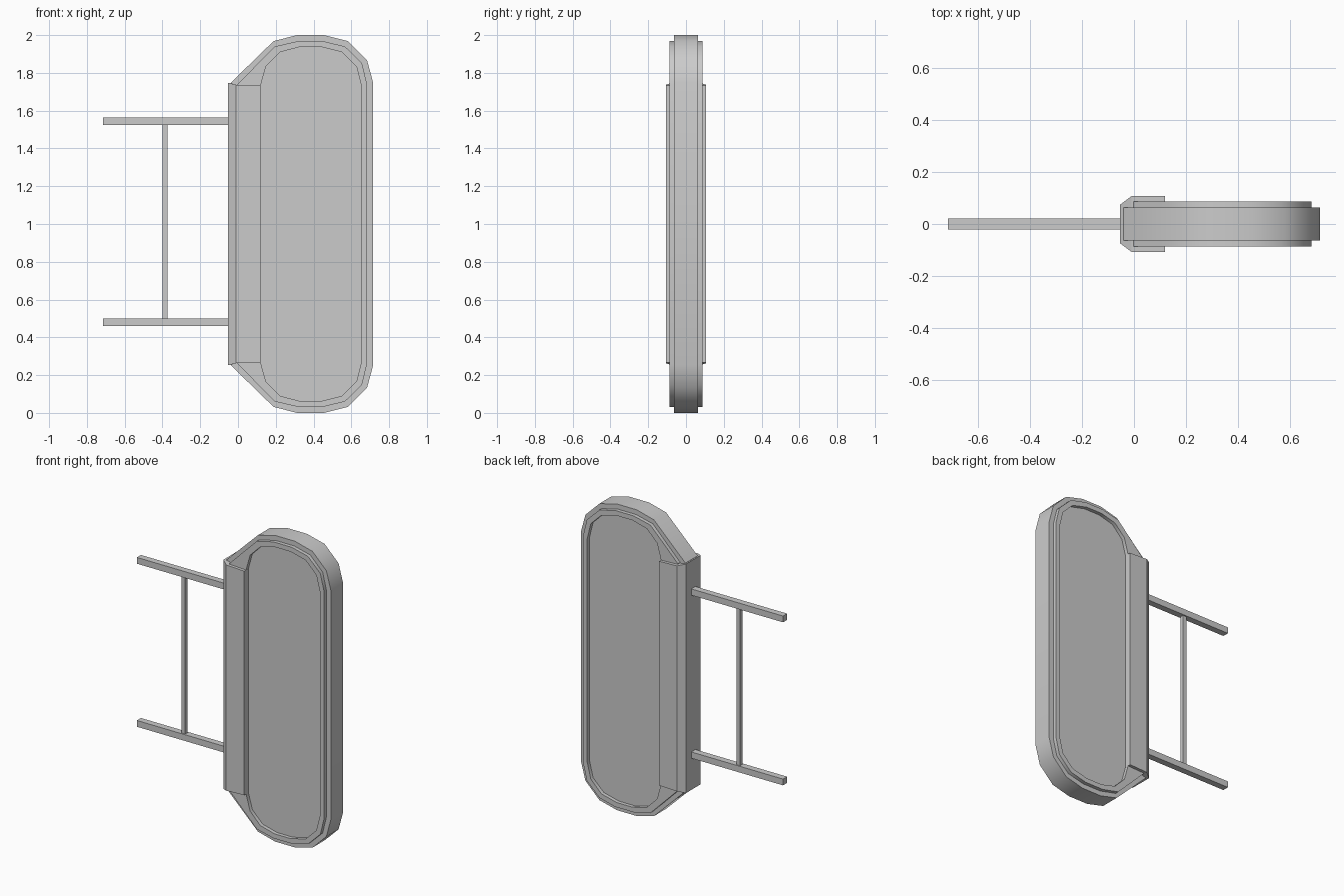
import bpy, bmesh

if "Cube" in bpy.data.objects:
    bpy.data.objects.remove(bpy.data.objects["Cube"])

MID = 1.0  # mirror height of the sign


def finish(name, bm, smooth=False):
    bmesh.ops.recalc_face_normals(bm, faces=bm.faces)
    me = bpy.data.meshes.new(name)
    bm.to_mesh(me)
    bm.free()
    ob = bpy.data.objects.new(name, me)
    bpy.context.collection.objects.link(ob)
    if smooth:
        bpy.ops.object.select_all(action='DESELECT')
        ob.select_set(True)
        bpy.context.view_layer.objects.active = ob
        bpy.ops.object.shade_smooth_by_angle(angle=0.6)
    return ob


def closed(half):
    # mirror the upper half of an outline to the lower half
    return half + [(x, 2 * MID - z) for x, z in reversed(half)]


def ring(bm, pts, y):
    return [bm.verts.new((x, y, z)) for x, z in pts]


def bridge(bm, a, b):
    n = len(a)
    for i in range(n):
        j = (i + 1) % n
        bm.faces.new((a[i], a[j], b[j], b[i]))


def box(name, x0, x1, hy, z0, z1):
    bm = bmesh.new()
    bmesh.ops.create_cube(bm, size=1)
    for v in bm.verts:
        v.co = ((x0 + x1) / 2 + v.co.x * (x1 - x0), v.co.y * 2 * hy,
                (z0 + z1) / 2 + v.co.z * (z1 - z0))
    return finish(name, bm)


outer = closed([(-0.04, 1.746), (0.188, 1.968), (0.312, 2.0), (0.455, 2.0),
                (0.582, 1.968), (0.683, 1.868), (0.716, 1.746)])
middle = closed([(-0.002, 1.741), (0.098, 1.842), (0.196, 1.94), (0.317, 1.968),
                 (0.45, 1.968), (0.566, 1.94), (0.656, 1.852), (0.683, 1.741)])
inner = closed([(0.119, 1.73), (0.148, 1.835), (0.222, 1.91), (0.326, 1.937),
                (0.441, 1.937), (0.55, 1.91), (0.627, 1.834), (0.653, 1.73)])

# Sign body with the flat panels
bm = bmesh.new()
front, back = ring(bm, outer, -0.063), ring(bm, outer, 0.063)
bridge(bm, front, back)
bm.faces.new(front)
bm.faces.new(back)
finish("sign_body", bm, True)

# Raised frame on each face
for name, s in (("front_frame", -1), ("back_frame", 1)):
    bm = bmesh.new()
    loops = [ring(bm, p, s * y) for p, y in
             ((middle, 0.06), (middle, 0.087), (inner, 0.087), (inner, 0.06))]
    for k in range(4):
        bridge(bm, loops[k], loops[(k + 1) % 4])
    finish(name, bm, True)

# Chamfered mounting clamp on the left edge, ends slightly tapered
bm = bmesh.new()
section = [(-0.053, 0.075, 0.748), (-0.01, 0.107, 0.737), (0.12, 0.107, 0.732)]
section += [(x, -y, h) for x, y, h in reversed(section)]
low, high = ([bm.verts.new((x, y, MID + s * h)) for x, y, h in section] for s in (-1, 1))
bridge(bm, low, high)
for end in (low, high):
    for i in range(2):
        bm.faces.new((end[i], end[i + 1], end[4 - i], end[5 - i]))
finish("mounting_clamp", bm)

# Support arms and the bar that joins them
box("upper_arm", -0.716, -0.045, 0.021, 1.524, 1.565)
box("lower_arm", -0.716, -0.045, 0.021, 0.459, 0.50)
box("arm_brace", -0.4, -0.373, 0.013, 0.49, 1.534)
